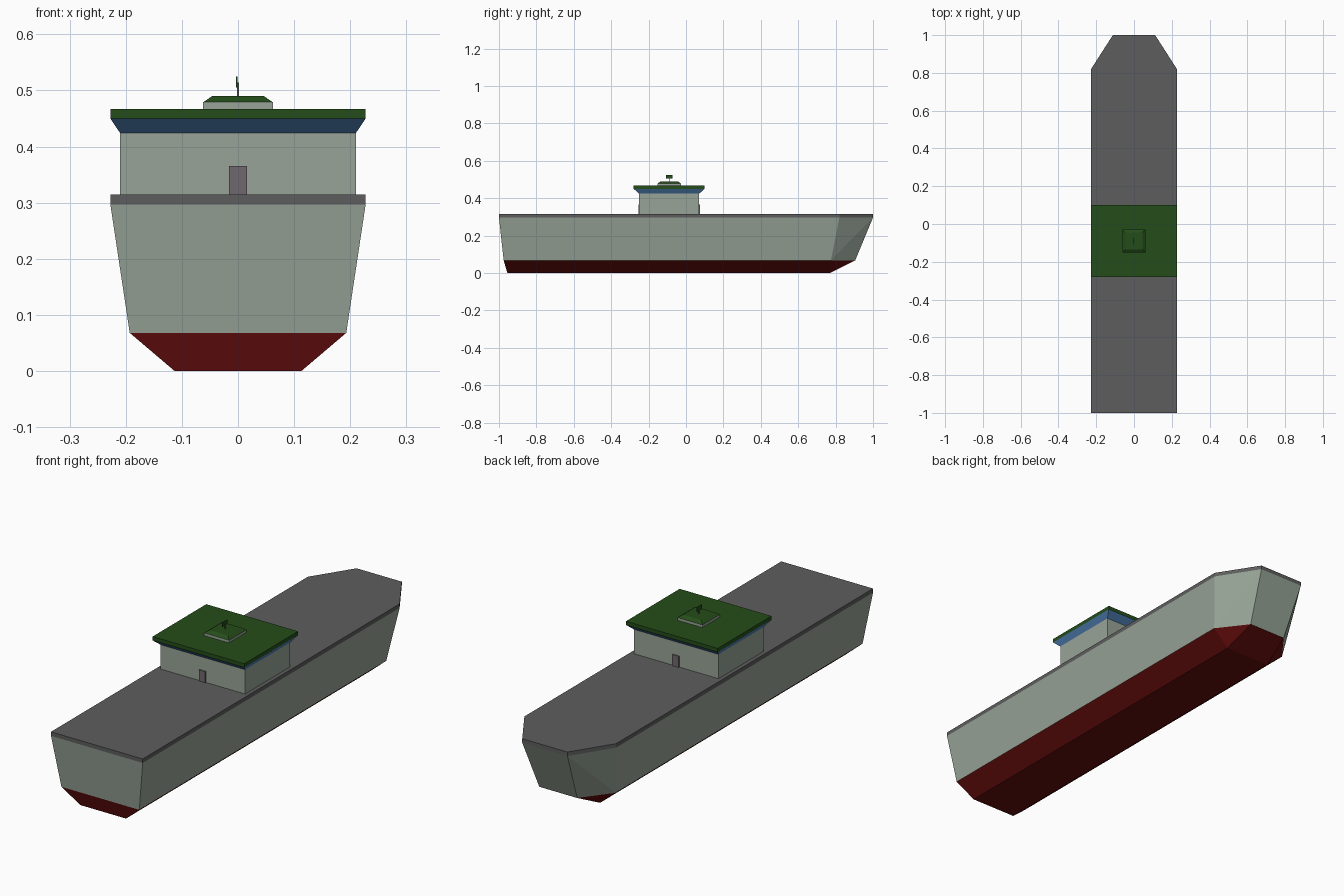
import bpy, bmesh

if "Cube" in bpy.data.objects:
    bpy.data.objects.remove(bpy.data.objects["Cube"])


def material(name, rgb):
    m = bpy.data.materials.new(name)
    m.diffuse_color = (*rgb, 1)
    m.use_nodes = True
    m.node_tree.nodes["Principled BSDF"].inputs["Base Color"].default_value = m.diffuse_color
    return m


PALE = material("pale_green_grey", (0.31, 0.37, 0.31))
RED = material("hull_red", (0.13, 0.004, 0.004))
DARK = material("deck_grey", (0.11, 0.11, 0.11))
GREEN = material("roof_green", (0.018, 0.075, 0.01))
BLUE = material("window_blue", (0.08, 0.22, 0.46))
DOOR = material("door_grey", (0.16, 0.14, 0.155))


def loft(name, rings, mat, bottom=True, top=True):
    """Join matching rings of points, lowest first, counter-clockwise from above."""
    bm = bmesh.new()
    vs = [[bm.verts.new(p) for p in ring] for ring in rings]
    n = len(rings[0])
    for lo, hi in zip(vs, vs[1:]):
        for i in range(n):
            j = (i + 1) % n
            a, b, c, d = lo[i], lo[j], hi[j], hi[i]
            # choose the crease so it starts at the shoulder of the bow
            if n == 6 and i == 1:
                bm.faces.new((a, b, c))
                bm.faces.new((a, c, d))
            elif n == 6 and i == 3:
                bm.faces.new((a, b, d))
                bm.faces.new((b, c, d))
            else:
                bm.faces.new((a, b, c, d))
    if bottom:
        bm.faces.new(vs[0][::-1])
    if top:
        bm.faces.new(vs[-1])
    bmesh.ops.remove_doubles(bm, verts=bm.verts, dist=1e-5)
    bmesh.ops.recalc_face_normals(bm, faces=bm.faces)
    me = bpy.data.meshes.new(name)
    bm.to_mesh(me)
    bm.free()
    me.materials.append(mat)
    ob = bpy.data.objects.new(name, me)
    bpy.context.collection.objects.link(ob)
    return ob


def hull_ring(z, stern, half, shoulder, bow_half, bow):
    right = [(half, stern, z), (half, shoulder, z), (bow_half, bow, z)]
    return right + [(-x, y, z) for x, y, z in reversed(right)]


def rect(z, half, y0, y1, cx=0.0):
    return [(cx - half, y0, z), (cx + half, y0, z), (cx + half, y1, z), (cx - half, y1, z)]


# Hull: red bottom, pale sides, dark deck
keel = hull_ring(0, -0.955, 0.113, 0.77, 0.113, 0.77)
water = hull_ring(0.068, -0.975, 0.193, 0.775, 0.094, 0.905)
sheer = hull_ring(0.297, -1, 0.2275, 0.82, 0.112, 1)
deck = hull_ring(0.315, -1, 0.2275, 0.82, 0.112, 1)
loft("hull_bottom", [keel, water], RED, top=False)
loft("hull_sides", [water, sheer], PALE, bottom=False, top=False)
loft("deck", [sheer, deck], DARK, bottom=False)

# Cabin with flared window band and flat roof
loft("cabin", [rect(0.315, 0.21, -0.25, 0.07), rect(0.424, 0.21, -0.25, 0.07)], PALE, top=False)
loft("window_band", [rect(0.424, 0.21, -0.25, 0.07), rect(0.45, 0.2275, -0.28, 0.1)],
     BLUE, bottom=False, top=False)
loft("roof", [rect(0.45, 0.2275, -0.28, 0.1), rect(0.467, 0.2275, -0.28, 0.1)], GREEN, bottom=False)

# Doors front and back
for name, y0, y1 in (("front_door", -0.255, -0.249), ("back_door", 0.069, 0.075)):
    loft(name, [rect(0.315, 0.016, y0, y1), rect(0.365, 0.016, y0, y1)], DOOR)

# Small roof hatch
loft("hatch_base", [rect(0.467, 0.062, -0.152, -0.028), rect(0.479, 0.062, -0.152, -0.028)],
     PALE, top=False)
loft("hatch_cover", [rect(0.479, 0.062, -0.152, -0.028), rect(0.49, 0.046, -0.136, -0.044)],
     GREEN, bottom=False)

# Radar mast and panel
loft("mast", [rect(0.49, 0.0015, -0.092, -0.088), rect(0.514, 0.0015, -0.092, -0.088)], DARK)
loft("radar_panel", [rect(0.505, 0.0012, -0.108, -0.072, -0.0025),
                     rect(0.525, 0.0012, -0.108, -0.072, -0.0025)], GREEN)
